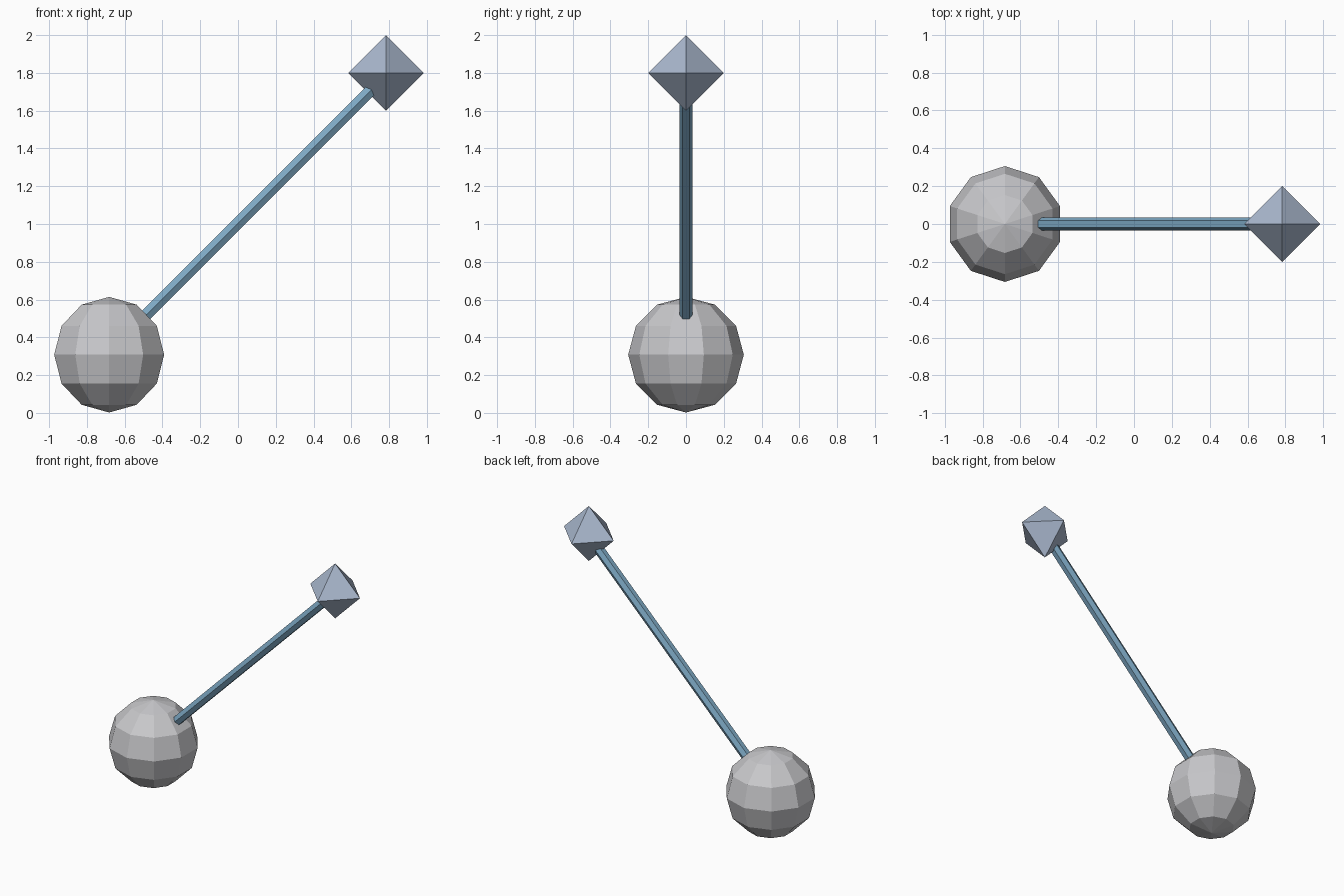
import bpy
import math
from mathutils import Vector

if "Cube" in bpy.data.objects:
    bpy.data.objects.remove(bpy.data.objects["Cube"])


def material(name, colour):
    mat = bpy.data.materials.new(name)
    mat.diffuse_color = (*colour, 1)
    mat.use_nodes = True
    mat.node_tree.nodes["Principled BSDF"].inputs["Base Color"].default_value = mat.diffuse_color
    return mat


def finish(name, mat):
    obj = bpy.context.object
    obj.name = name
    obj.data.materials.append(mat)
    return obj


grey = material("warm grey", (0.58, 0.58, 0.60))
blue = material("steel blue", (0.21, 0.40, 0.56))
pale = material("pale blue grey", (0.40, 0.48, 0.62))

# Faceted ball at the base
bpy.ops.mesh.primitive_uv_sphere_add(segments=10, ring_count=6, radius=0.306,
                                     location=(-0.682, 0, 0.308),
                                     rotation=(0, 0, math.pi / 2 + math.radians(18)))
finish("ball", grey)

# Slanted six-sided rod, with corners facing front and back
start, end = Vector((-0.6, 0, 0.405)), Vector((0.76, 0, 1.765))
bpy.ops.mesh.primitive_cylinder_add(vertices=6, radius=0.035,
                                    depth=(end - start).length,
                                    location=(start + end) / 2,
                                    rotation=(0, math.pi / 4, 0))
finish("rod", blue)

# Octahedral tip: two four-sided cones sharing a base
corners = [(0.2, 0, 0), (0, 0.2, 0), (-0.2, 0, 0), (0, -0.2, 0), (0, 0, 0.2), (0, 0, -0.2)]
faces = []
for i in range(4):
    j = (i + 1) % 4
    faces += [(i, j, 4), (j, i, 5)]
mesh = bpy.data.meshes.new("tip")
mesh.from_pydata(corners, [], faces)
tip = bpy.data.objects.new("tip", mesh)
tip.location = (0.783, 0, 1.8)
mesh.materials.append(pale)
bpy.context.collection.objects.link(tip)
